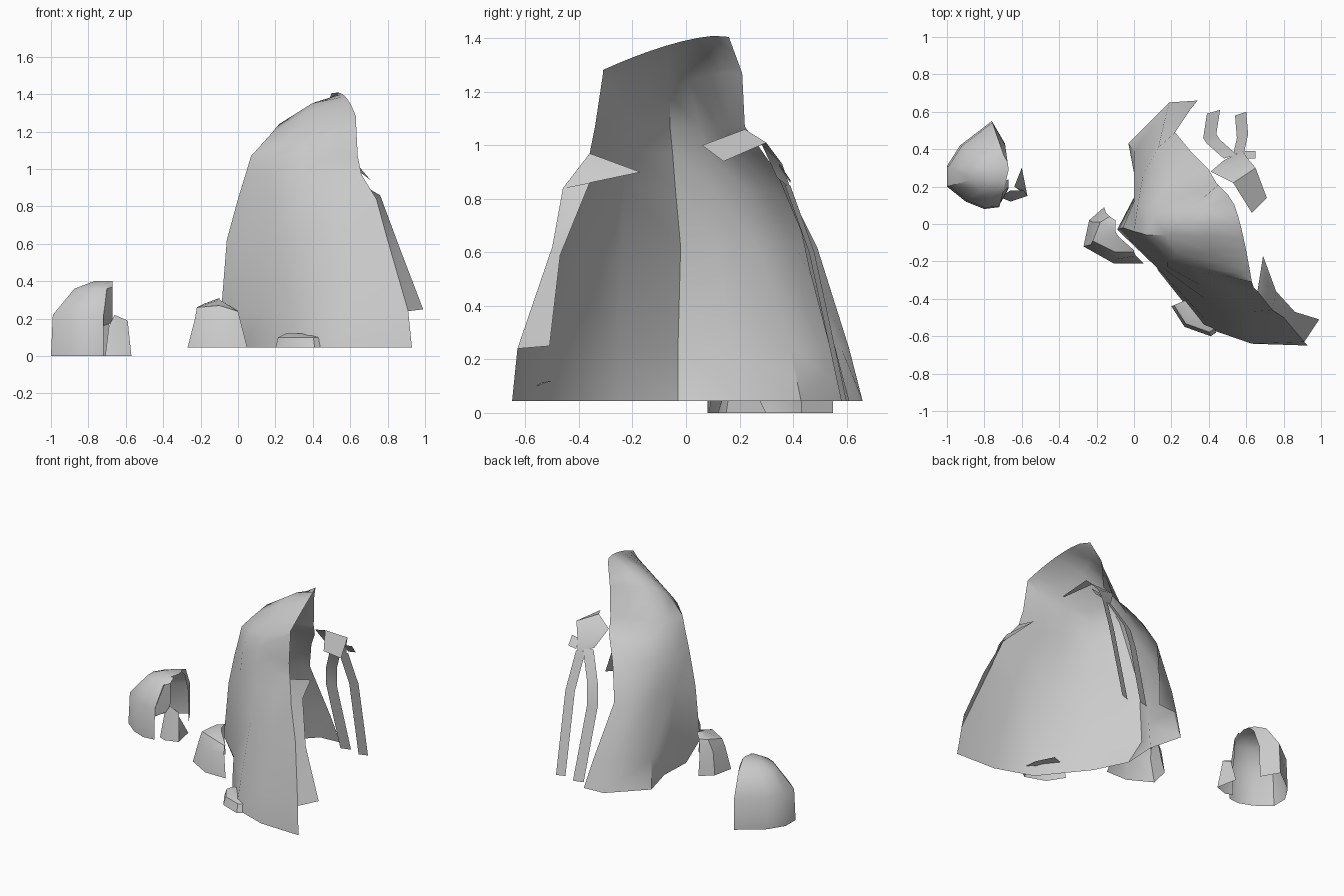
import bpy
import bmesh
import math
from mathutils import Vector

cube = bpy.data.objects.get("Cube")
if cube:
    bpy.data.objects.remove(cube, do_unlink=True)

stone = bpy.data.materials.new("grey_stone")
stone.use_nodes = True
GREY = (0.6, 0.6, 0.6, 1.0)
stone.diffuse_color = GREY
stone.node_tree.nodes["Principled BSDF"].inputs["Base Color"].default_value = GREY
FLOOR = 4.5


def level(z, *points):
    """A horizontal contour at one height, in hundredths of a unit."""
    return [Vector((x, y, z)) for x, y in points]


def loft(name, rows, crease=40):
    """An open sheet through contours that run counter-clockwise, bottom row first."""
    bm = bmesh.new()
    grid = [[bm.verts.new(Vector(point) / 100) for point in row] for row in rows]
    for low, high in zip(grid, grid[1:]):
        for k in range(len(low) - 1):
            bm.faces.new((low[k], low[k + 1], high[k + 1], high[k]))
    bmesh.ops.remove_doubles(bm, verts=bm.verts, dist=0.0005)
    mesh = bpy.data.meshes.new(name)
    bm.to_mesh(mesh)
    bm.free()
    mesh.materials.append(stone)
    obj = bpy.data.objects.new(name, mesh)
    bpy.context.collection.objects.link(obj)
    bpy.ops.object.select_all(action="DESELECT")
    obj.select_set(True)
    bpy.context.view_layer.objects.active = obj
    bpy.ops.object.shade_smooth_by_angle(angle=math.radians(crease))


def half_dome(name, outline, focus, profile):
    """A boulder shell: its ground outline shrinks towards a focus as it rises."""
    centre = Vector(focus)
    rows = []
    for z, scale in profile:
        shrunk = [centre.lerp(Vector(point), scale) for point in outline]
        rows.append(level(z, *shrunk))
    loft(name, rows)


def ribbon(name, path, width):
    """A thin flat strip of constant width along a path."""
    loft(name, [[Vector(point) + Vector(width), Vector(point)] for point in path])


# Main cliff: contours from the back edge round the left side to the front corner
cliff = [
    level(FLOOR, (34, 66), (19, 65), (-3, 43), (3, 20), (2, -3), (13, -25), (37, -55), (63, -64), (93, -65)),
    level(24, (30, 61), (17, 58), (0, 39), (2, 17), (-9, -3), (14, -25), (38, -51), (62, -60), (91, -63)),
    level(62, (22, 49), (13, 41), (5, 27), (0, 12), (-6, -2), (16, -24), (38, -40), (60, -47), (80, -50)),
    level(84, (31, 38), (20, 33), (9, 22), (2, 10), (0, -4), (18, -23), (36, -33), (56, -39), (74, -46)),
    level(97, (40, 29), (27, 25), (15, 18), (6, 8), (4, -5), (18, -21), (34, -28), (50, -32), (66, -36)),
    level(107, (44, 22), (32, 17), (21, 12), (10, 5), (7, -6), (20, -19), (35, -26), (50, -30), (64, -34)),
]
flange_root = [row[-1] for row in cliff[1:5]]

# Sloping cap rising from a tilted rim to the curved ridge
rim = [Vector(point) for point in [
    (45, 21, 127), (37, 14, 127), (28, 8, 126), (22, 1, 124), (17, -6, 118),
    (23, -16, 113), (36, -23, 114), (50, -28, 118), (63, -31, 127)]]
steps = [k / (len(rim) - 1) for k in range(len(rim))]
ridge = [Vector((50 + 13 * t ** 0.6, 16 - 47 * t, 141 - 15 * abs(t - 0.1) ** 1.5)) for t in steps]
shoulder = [a.lerp(b, 0.5) + Vector((0, 0, 4 * math.sin(math.pi * t)))
            for a, b, t in zip(rim, ridge, steps)]
loft("cliff", cliff + [rim, shoulder, ridge])

# Narrow flange turning back from the cliff's front corner
flange_edge = [(99, -51, 25), (86, -47, 59), (76, -36, 86), (69, -17, 90)]
loft("cliff_flange", list(zip(flange_root, flange_edge)))

# Loose slab and two thin legs at the back
loft("back_slab", [
    [(63, 6, 100), (71, 14, 94)],
    [(53, 22, 106), (65, 30, 101)],
    [(41, 28, 101), (60, 36, 93)],
    [(48, 34, 88), (58, 39, 84)],
])
ribbon("back_slab_tab", [(59, 39, 86), (65, 39, 87)], (0, -4, 6))
ribbon("back_leg_outer", [(54, 58, FLOOR), (55, 46, 60), (53, 37, 85)], (6, 2, 0))
ribbon("back_leg_inner", [(39, 59, FLOOR), (37, 46, 54), (39, 43, 68), (48, 35, 87)], (7, 2, 0))

# Boulder leaning on the cliff's left side
loft("side_boulder", [
    level(FLOOR, (-16, 9), (-24, 2), (-27, -12), (-11, -21), (5, -21)),
    level(20, (-15, 6), (-22, 1), (-23, -11), (-10, -19), (1, -17)),
    [(-13, 4, 28), (-18, 1, 28), (-22, -9, 26), (-10, -15, 27), (0, -15, 24)],
    [(-10, 2, 31), (-10, 0, 31), (-10, -4, 30), (-8, -7, 29), (0, -14, 24)],
])

# Little stone at the foot of the cliff
half_dome("foot_stone", [(20, -44), (27, -55), (41, -60), (44, -58)],
          (34, -38), [(FLOOR, 1), (10, 0.9), (12, 0.6), (12, 0)])

# Separate boulder, hollow and open on one side, with a broken shard
half_dome("lone_boulder",
          [(-69, 43), (-76, 55), (-93, 42), (-100, 31), (-100, 20), (-90, 12), (-80, 8), (-72, 9)],
          (-67, 29), [(0, 1), (22, 0.97), (36, 0.62), (40, 0.3), (40, 0)])
loft("lone_boulder_cheek", [
    [(-72, 10, 16), (-67, 19, 18)],
    [(-72, 10, 22), (-67, 20, 24)],
    [(-70, 17, 36), (-67, 20, 37)],
    [(-69, 23, 40), (-67, 24, 40)],
])
loft("lone_boulder_shard", [
    [(-71, 14, 0), (-66, 12, 0), (-57, 15, 0), (-60, 30, 0)],
    [(-69, 16, 16), (-66, 18, 22), (-59, 18, 19), (-64, 20, 20)],
])
